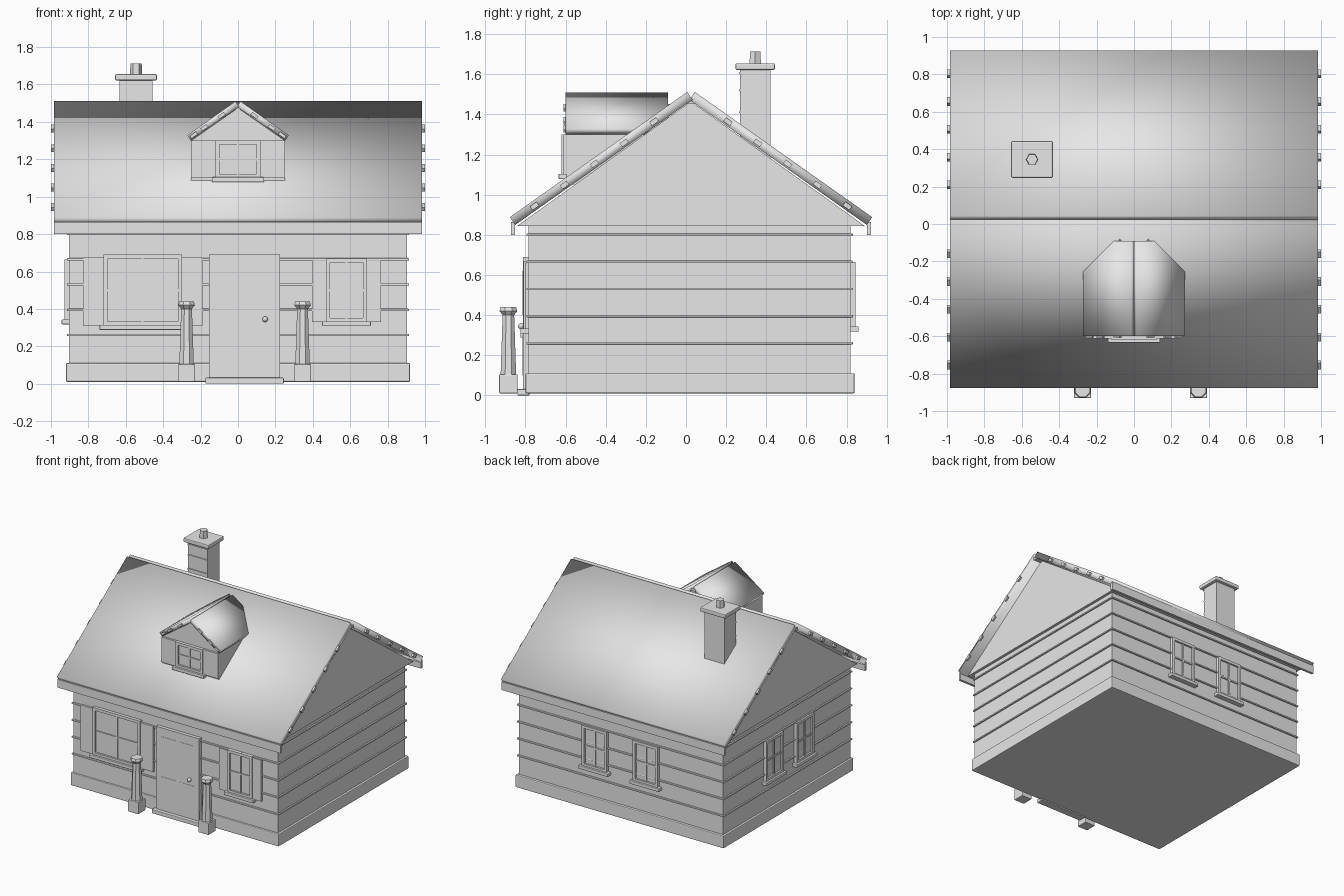
import bpy, bmesh, math
from mathutils import Matrix, Vector

if "Cube" in bpy.data.objects:
    bpy.data.objects.remove(bpy.data.objects["Cube"])

grey = bpy.data.materials.new("light_grey")
grey.diffuse_color = (0.8, 0.8, 0.8, 1)
grey.use_nodes = True
grey.node_tree.nodes["Principled BSDF"].inputs["Base Color"].default_value = grey.diffuse_color


def finish(name, bm, bevel=0.0, smooth=False):
    bmesh.ops.recalc_face_normals(bm, faces=bm.faces)
    me = bpy.data.meshes.new(name)
    for f in bm.faces:
        f.smooth = smooth
    bm.to_mesh(me)
    bm.free()
    me.materials.append(grey)
    ob = bpy.data.objects.new(name, me)
    bpy.context.collection.objects.link(ob)
    if bevel:
        m = ob.modifiers.new("bevel", 'BEVEL')
        m.width, m.segments = bevel, 2
    return ob


def add_box(bm, x, y, z, mat=Matrix()):
    """Add a box given (min, max) pairs."""
    size = Matrix.Diagonal((x[1] - x[0], y[1] - y[0], z[1] - z[0], 1))
    mid = Matrix.Translation((sum(x) / 2, sum(y) / 2, sum(z) / 2))
    bmesh.ops.create_cube(bm, size=1, matrix=mat @ mid @ size)


def box(name, x, y, z, bevel=0.0):
    bm = bmesh.new()
    add_box(bm, x, y, z)
    return finish(name, bm, bevel)


def prism(name, pts, axis, a, b, smooth=False):
    """Extrude a profile of (horizontal, z) points along x or y."""
    bm = bmesh.new()
    put = (lambda h, z, s: (s, h, z)) if axis == 'x' else (lambda h, z, s: (h, s, z))
    ends = [[bm.verts.new(put(h, z, s)) for h, z in pts] for s in (a, b)]
    n = len(pts)
    for e in ends:
        bm.faces.new(e)
    for i in range(n):
        j = (i + 1) % n
        bm.faces.new((ends[0][i], ends[0][j], ends[1][j], ends[1][i]))
    return finish(name, bm, 0, smooth)


def roof_slope(name, eave, ridge, thick, axis, a, b, mirror, batten_z, out):
    """Sloping slab plus battens that poke out of its ends."""
    e, r = Vector(eave), Vector(ridge)
    d = (r - e).normalized()
    n = Vector((d.y, -d.x)) * thick      # inward, below the slope
    side = lambda p: (2 * mirror - p.x, p.y)
    for tag, f in (("a", lambda p: (p.x, p.y)), ("b", side)):
        prism(f"{name}_{tag}", [f(e), f(r), f(r + n), f(e + n)], axis, a, b, True)
        for i, z in enumerate(batten_z):
            c = e + (r - e) * ((z - e.y) / (r.y - e.y)) + n * 0.55
            u, v = d * 0.02, n * 0.25
            prism(f"{name}_batten_{tag}{i}", [f(c - u - v), f(c + u - v), f(c + u + v), f(c - u + v)],
                  axis, a - out, b + out)


def window(name, pos, angle, w, z0, z1, shutter=0.0, drop=0.0, extra=0.0):
    """Framed four-pane window with sill and optional shutters, facing local -y."""
    m = Matrix.Translation(pos) @ Matrix.Rotation(angle, 4, 'Z')
    h, t = w / 2, 0.022
    bm = bmesh.new()
    for s in (-1, 1):
        xs = sorted((s * h, s * (h - t)))
        add_box(bm, xs, (-0.025, 0.01), (z0, z1), m)
    add_box(bm, (-h, h), (-0.025, 0.01), (z1 - t, z1), m)
    add_box(bm, (-h, h), (-0.025, 0.01), (z0, z0 + t), m)
    add_box(bm, (-0.006, 0.006), (-0.018, 0.01), (z0, z1), m)
    zm = (z0 + z1) / 2
    add_box(bm, (-h, h), (-0.018, 0.01), (zm - 0.006, zm + 0.006), m)
    finish(name + "_frame", bm)
    bm = bmesh.new()
    add_box(bm, (-h, h), (-0.010, 0.01), (z0, z1), m)
    finish(name + "_glass", bm)
    bm = bmesh.new()
    add_box(bm, (-h - 0.02, h + 0.02), (-0.04 - extra, 0.01), (z0 - 0.022, z0 + 0.004), m)
    finish(name + "_sill", bm, 0.004)
    if shutter:
        bm = bmesh.new()
        for s in (-1, 1):
            xs = sorted((s * h, s * (h + shutter)))
            add_box(bm, xs, (-0.016, 0.01), (z0, z1 - drop), m)
        finish(name + "_shutters", bm)


# Walls, plinth and siding ridges
box("plinth", (-0.92, 0.92), (-0.80, 0.84), (0.01, 0.11), 0.006)
box("walls", (-0.903, 0.903), (-0.785, 0.82), (0.1, 0.845))
for i in range(5):
    z = 0.26 + i * 0.135
    box(f"siding_ridge_{i}", (-0.914, 0.914), (-0.795, 0.831), (z - 0.006, z + 0.006), 0.003)

# Gable block and main roof
YC = 0.025
prism("gable_block", [(-0.84, 0.845), (0.89, 0.845), (YC, 1.465)], 'x', -0.925, 0.925)
roof_slope("main_roof", (-0.878, 0.888), (0.006, 1.512), 0.047, 'x', -0.985, 0.985, YC,
           (1.385, 1.28, 1.175, 1.07, 0.965), 0.014)
box("ridge_beam", (-0.985, 0.985), (0.0, 0.05), (1.455, 1.478))
for tag, y in (("front", -0.872), ("back", 0.902)):
    box(f"{tag}_fascia", (-0.985, 0.985), (y, y + 0.02), (0.80, 0.865))

# Dormer
prism("dormer_body", [(-0.25, 1.05), (0.25, 1.05), (0.25, 1.30), (0, 1.475), (-0.25, 1.30)],
      'y', -0.595, -0.12)
roof_slope("dormer_roof", (-0.272, 1.328), (-0.014, 1.51), 0.035, 'y', -0.6, -0.09, 0,
           (1.45, 1.385, 1.345), 0.01)
box("dormer_ridge", (-0.02, 0.02), (-0.6, -0.09), (1.465, 1.485))
window("dormer_window", (0, -0.595, 0), 0, 0.24, 1.10, 1.30, 0.13)

# Wall windows
window("wide_window", (-0.51, -0.785, 0), 0, 0.42, 0.31, 0.69, 0.11, 0.015)
window("narrow_window", (0.58, -0.785, 0), 0, 0.22, 0.33, 0.67, 0.075, 0.01)
for i, c in enumerate((0.22, -0.23)):
    window(f"back_window_{i}", (c, 0.82, 0), math.pi, 0.22, 0.34, 0.665)
for i, c in enumerate((0.20, -0.185)):
    window(f"left_window_{i}", (-0.903, c, 0), -math.pi / 2, 0.22, 0.34, 0.665)

# Door, panels, knob and step
box("door_frame", (-0.155, 0.225), (-0.812, -0.78), (0.02, 0.69))
for i, (z0, z1) in enumerate(((0.10, 0.30), (0.40, 0.62))):
    for j, x in enumerate((-0.11, 0.05)):
        box(f"door_panel_{i}{j}", (x, x + 0.13), (-0.814, -0.80), (z0, z1))
bm = bmesh.new()
bmesh.ops.create_uvsphere(bm, u_segments=12, v_segments=8, radius=0.015,
                          matrix=Matrix.Translation((0.145, -0.822, 0.345)))
finish("door_knob", bm, 0, True)
box("door_step", (-0.175, 0.245), (-0.84, -0.78), (0.0, 0.032), 0.005)

# Porch posts: block, tapered octagonal shaft, flared cap
for tag, x in (("left", -0.275), ("right", 0.345)):
    y = -0.885
    box(f"{tag}_post_base", (x - 0.046, x + 0.046), (y - 0.046, y + 0.046), (0.01, 0.105), 0.005)
    bm = bmesh.new()
    rot = Matrix.Rotation(math.pi / 8, 4, 'Z')
    for r1, r2, z0, z1 in ((0.042, 0.031, 0.10, 0.405), (0.031, 0.048, 0.40, 0.42), (0.048, 0.042, 0.42, 0.44)):
        bmesh.ops.create_cone(bm, cap_ends=True, segments=8, radius1=r1, radius2=r2, depth=z1 - z0,
                              matrix=Matrix.Translation((x, y, (z0 + z1) / 2)) @ rot)
    finish(f"{tag}_post_shaft", bm)

# Chimney
CX, CY = -0.545, 0.345
box("chimney_shaft", (CX - 0.088, CX + 0.088), (CY - 0.075, CY + 0.075), (1.1, 1.625))
for i, z in enumerate((1.41, 1.52, 1.605)):
    box(f"chimney_band_{i}", (CX - 0.085, CX + 0.085), (CY - 0.082, CY), (z - 0.004, z + 0.004))
box("chimney_cap", (CX - 0.112, CX + 0.112), (CY - 0.098, CY + 0.098), (1.622, 1.655), 0.007)
bm = bmesh.new()
bmesh.ops.create_cone(bm, cap_ends=True, segments=6, radius1=0.033, radius2=0.03, depth=0.07,
                      matrix=Matrix.Translation((CX, CY, 1.678)) @ Matrix.Rotation(math.pi / 6, 4, 'Z'))
finish("chimney_pot", bm)
